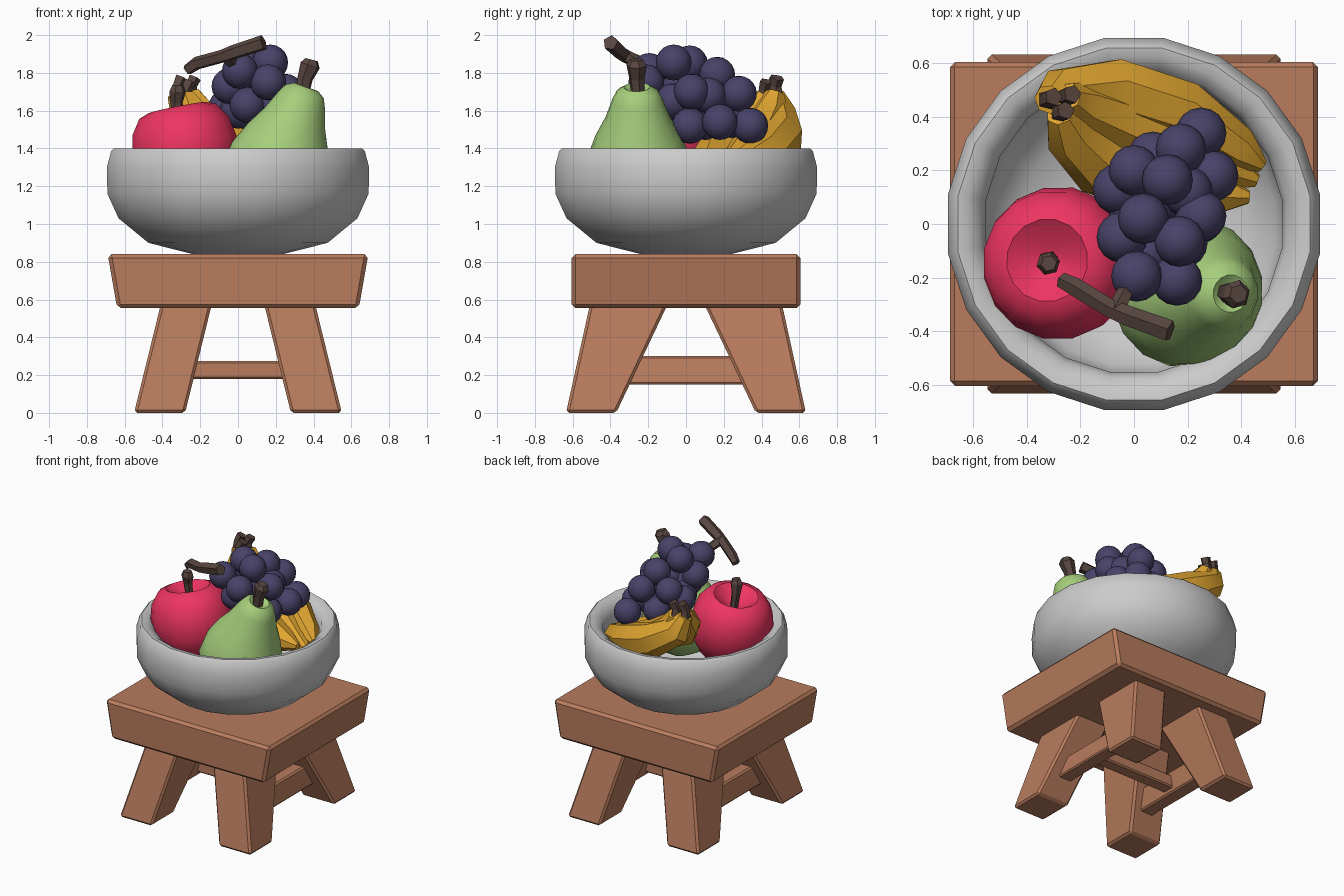
import bpy, bmesh, math
from mathutils import Vector

if "Cube" in bpy.data.objects:
    bpy.data.objects.remove(bpy.data.objects["Cube"])


def material(name, rgb):
    m = bpy.data.materials.new(name)
    m.diffuse_color = (*rgb, 1)
    m.use_nodes = True
    m.node_tree.nodes["Principled BSDF"].inputs["Base Color"].default_value = m.diffuse_color
    return m


WOOD = material("wood", (0.48, 0.2, 0.11))
RED = material("apple_red", (0.85, 0.035, 0.12))
GREEN = material("pear_green", (0.38, 0.62, 0.2))
YELLOW = material("banana_yellow", (0.75, 0.38, 0.03))
PURPLE = material("grape_purple", (0.065, 0.055, 0.14))
BROWN = material("stem_brown", (0.1, 0.062, 0.052))


def finish(name, bm, mat=None, smooth=None):
    bmesh.ops.recalc_face_normals(bm, faces=bm.faces)
    me = bpy.data.meshes.new(name)
    bm.to_mesh(me)
    bm.free()
    ob = bpy.data.objects.new(name, me)
    bpy.context.collection.objects.link(ob)
    if mat:
        me.materials.append(mat)
    if smooth:
        bpy.ops.object.select_all(action='DESELECT')
        ob.select_set(True)
        bpy.context.view_layer.objects.active = ob
        bpy.ops.object.shade_smooth_by_angle(angle=math.radians(smooth))
    return ob


def skin(bm, rings, caps=True):
    for a, b in zip(rings, rings[1:]):
        n = len(a)
        for i in range(n):
            bm.faces.new((a[i], a[(i + 1) % n], b[(i + 1) % n], b[i]))
    if caps:
        bm.faces.new(rings[0])
        bm.faces.new(rings[-1])


def frustum(name, low, high, bevel=0.015):
    """Tapered block between two rectangles (x0, x1, y0, y1, z)."""
    bm = bmesh.new()
    rings = [[bm.verts.new((x, y, z)) for x, y in ((x0, y0), (x1, y0), (x1, y1), (x0, y1))]
             for x0, x1, y0, y1, z in (low, high)]
    skin(bm, rings)
    bmesh.ops.bevel(bm, geom=bm.edges[:], offset=bevel, segments=1, affect='EDGES')
    return finish(name, bm, WOOD)


def lathe(name, profile, sides, mat=None, loc=(0, 0, 0), axis=(0, 0, 1), smooth=45):
    """Revolve (radius, height) points and lean the result along axis."""
    bm = bmesh.new()
    rings = []
    for r, z in profile:
        r = max(r, 0.0005)
        rings.append([bm.verts.new((r * math.cos(a), r * math.sin(a), z))
                      for a in ((i + 0.5) * math.tau / sides for i in range(sides))])
    skin(bm, rings)
    rot = Vector((0, 0, 1)).rotation_difference(Vector(axis))
    for v in bm.verts:
        v.co = rot @ v.co + Vector(loc)
    return finish(name, bm, mat, smooth)


def sweep(name, path, radii, sides, mat, smooth=None):
    """Tapered tube with a polygon section along a path."""
    bm = bmesh.new()
    pts = [Vector(p) for p in path]
    ref, rings = Vector((0.3, 1, 0.2)), []
    for i, p in enumerate(pts):
        t = (pts[min(i + 1, len(pts) - 1)] - pts[max(i - 1, 0)]).normalized()
        ref = (ref - t * ref.dot(t)).normalized()
        side = t.cross(ref)
        rings.append([bm.verts.new(p + radii[i] * (ref * math.cos(a) + side * math.sin(a)))
                      for a in (k * math.tau / sides for k in range(sides))])
    skin(bm, rings)
    return finish(name, bm, mat, smooth)


# Stool: seat, splayed legs, H-shaped stretcher
frustum("seat", (-0.64, 0.64, -0.605, 0.605, 0.555), (-0.69, 0.69, -0.605, 0.605, 0.84), 0.02)
for sx, nx in ((-1, "left"), (1, "right")):
    for sy, ny in ((-1, "front"), (1, "back")):
        frustum(f"{ny}_{nx}_leg",
                (*sorted((sx * 0.55, sx * 0.28)), *sorted((sy * 0.635, sy * 0.37)), 0),
                (*sorted((sx * 0.405, sx * 0.135)), *sorted((sy * 0.505, sy * 0.09)), 0.59))
    frustum(f"{nx}_stretcher", (*sorted((sx * 0.42, sx * 0.31)), -0.42, 0.42, 0.15),
            (*sorted((sx * 0.39, sx * 0.28)), -0.36, 0.36, 0.30), 0.01)
frustum("cross_stretcher", (-0.35, 0.35, -0.05, 0.05, 0.18), (-0.33, 0.33, -0.05, 0.05, 0.275), 0.01)

# Bowl with a thick rolled rim
lathe("bowl", [(0, 0.84), (0.24, 0.84), (0.48, 0.90), (0.64, 1.03), (0.70, 1.16), (0.703, 1.30),
               (0.68, 1.385), (0.665, 1.40), (0.63, 1.395), (0.58, 1.36), (0.56, 1.30), (0.565, 1.19),
               (0.53, 1.08), (0.42, 0.99), (0.24, 0.94), (0, 0.94)], 20)

# Apple, leaning to the left
lathe("apple", [(0, -0.22), (0.1, -0.25), (0.2, -0.2), (0.27, -0.08), (0.287, 0.04), (0.265, 0.15),
                (0.21, 0.23), (0.155, 0.25), (0.05, 0.17), (0, 0.16)], 16, RED,
      (-0.275, -0.148, 1.37), (-0.2, 0.05, 1))
sweep("apple_stem", [(-0.31, -0.13, 1.52), (-0.325, -0.135, 1.64), (-0.32, -0.147, 1.70), (-0.318, -0.147, 1.735)],
      [0.028, 0.033, 0.045, 0.03], 6, BROWN)

# Pear, leaning to the right
lathe("pear", [(0, -0.22), (0.13, -0.22), (0.24, -0.14), (0.285, -0.02), (0.275, 0.1), (0.23, 0.22),
               (0.172, 0.33), (0.135, 0.43), (0.11, 0.48), (0.07, 0.505), (0.03, 0.48), (0, 0.47)], 16, GREEN,
      (0.19, -0.25, 1.25), (0.36, -0.02, 1))
sweep("pear_stem", [(0.34, -0.255, 1.68), (0.355, -0.26, 1.77), (0.382, -0.262, 1.84), (0.39, -0.262, 1.87)],
      [0.035, 0.042, 0.055, 0.035], 6, BROWN)

# Banana bunch: three ridged bananas and their stubs
bananas = [
    [(-0.32, 0.465, 1.69), (-0.28, 0.485, 1.58), (-0.08, 0.5, 1.46), (0.18, 0.42, 1.36), (0.39, 0.28, 1.29), (0.48, 0.215, 1.27)],
    [(-0.25, 0.475, 1.69), (-0.21, 0.44, 1.58), (-0.05, 0.37, 1.44), (0.17, 0.29, 1.32), (0.36, 0.2, 1.25), (0.46, 0.16, 1.24)],
    [(-0.275, 0.415, 1.67), (-0.24, 0.34, 1.57), (-0.12, 0.22, 1.44), (0.09, 0.15, 1.34), (0.31, 0.11, 1.28), (0.43, 0.1, 1.27)],
]
for i, path in enumerate(bananas, 1):
    sweep(f"banana_{i}", path, [0.055, 0.1, 0.125, 0.12, 0.085, 0.025], 7, YELLOW, 35)
    x, y, z = path[0]
    sweep(f"banana_stub_{i}", [(x, y, z - 0.04), (x, y, z + 0.04), (x + 0.02, y + 0.01, z + 0.085)],
          [0.045, 0.032, 0.036], 5, BROWN)

# Grape cluster draped over the other fruit
grapes = [
    (0.25, 0.34, 1.52), (0.175, 0.28, 1.69), (0.295, 0.18, 1.54), (0.125, 0.165, 1.79), (0, 0.2, 1.69),
    (-0.06, 0.13, 1.62), (0.035, 0.02, 1.85), (0.25, 0.03, 1.70), (-0.045, -0.05, 1.73), (0.17, -0.065, 1.855),
    (0.01, -0.195, 1.81), (0.16, -0.21, 1.75), (0.05, -0.11, 1.63), (0.2, 0.12, 1.68), (0.24, 0.02, 1.52),
    (0.11, 0.1, 1.54), (0.07, 0.25, 1.55), (0.0, 0.03, 1.6), (0.18, -0.07, 1.65),
]
for i, p in enumerate(grapes, 1):
    bm = bmesh.new()
    bmesh.ops.create_uvsphere(bm, u_segments=16, v_segments=10, radius=0.095)
    bmesh.ops.translate(bm, verts=bm.verts, vec=p)
    finish(f"grape_{i}", bm, PURPLE, 60)

# Grape stalk: bar with a short branch
sweep("grape_stalk", [(-0.27, -0.21, 1.815), (-0.22, -0.235, 1.85), (-0.09, -0.315, 1.885), (-0.02, -0.345, 1.91),
                      (0.135, -0.40, 1.96)], [0.03, 0.036, 0.036, 0.04, 0.042], 5, BROWN)
sweep("grape_stalk_branch", [(-0.07, -0.33, 1.895), (-0.035, -0.26, 1.86), (0.0, -0.2, 1.82)],
      [0.035, 0.032, 0.03], 5, BROWN)
